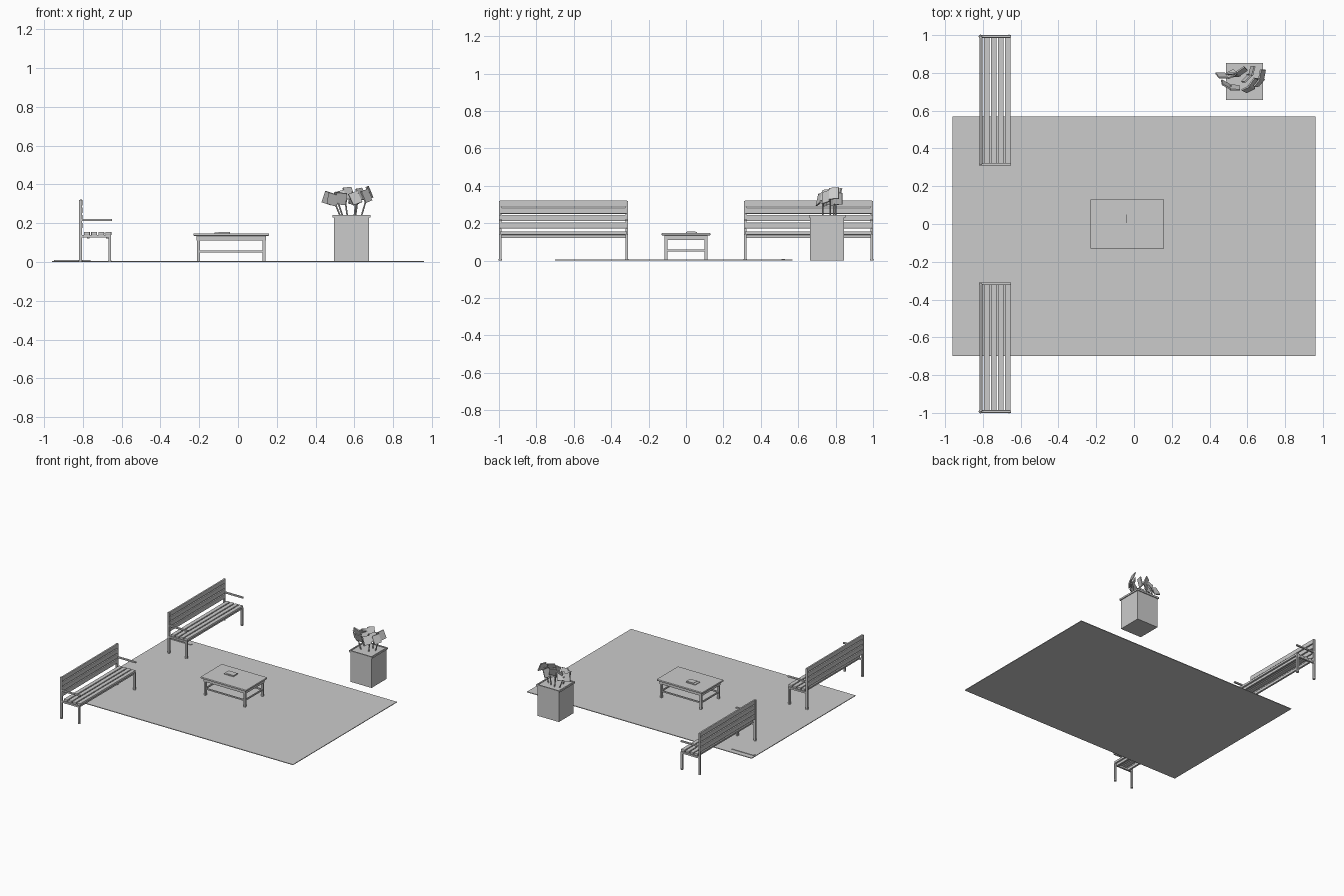
import bpy
from math import radians
from mathutils import Euler, Vector

cube = bpy.data.objects.get("Cube")
if cube:
    bpy.data.objects.remove(cube, do_unlink=True)

grey = bpy.data.materials.new("plain grey")
grey.use_nodes = True
grey.diffuse_color = (0.6, 0.6, 0.6, 1)
grey.node_tree.nodes["Principled BSDF"].inputs["Base Color"].default_value = (0.6, 0.6, 0.6, 1)


def finish(ob, name, bevel=0):
    ob.name = name
    ob.data.materials.append(grey)
    if bevel:
        mod = ob.modifiers.new("rounded edges", "BEVEL")
        mod.width = bevel
        mod.segments = 2
    return ob


def box(name, x, y, z, bevel=0):
    """Box spanning three (low, high) ranges."""
    bpy.ops.mesh.primitive_cube_add(size=1, location=[sum(r) / 2 for r in (x, y, z)])
    ob = bpy.context.object
    ob.scale = [r[1] - r[0] for r in (x, y, z)]
    bpy.ops.object.transform_apply(location=False, rotation=False, scale=True)
    return finish(ob, name, bevel)


def rod(name, start, end, radius):
    a, b = Vector(start), Vector(end)
    bpy.ops.mesh.primitive_cylinder_add(vertices=8, radius=radius, depth=(b - a).length, location=(a + b) / 2)
    ob = bpy.context.object
    ob.rotation_euler = (b - a).to_track_quat("Z", "Y").to_euler()
    bpy.ops.object.shade_smooth_by_angle(angle=radians(50))
    return finish(ob, name)


# Rug and its thin label strip
box("rug", (-0.96, 0.96), (-0.70, 0.57), (0, 0.005))
box("rug_strip", (-0.95, -0.76), (0.51, 0.53), (0.005, 0.009))


# Slatted benches
def bench(side, y0):
    y1 = y0 + 0.69
    for i in range(4):
        x = -0.795 + i * 0.037
        box(f"{side}_seat_slat", (x, x + 0.031), (y0 + 0.005, y1 - 0.005), (0.138, 0.156), 0.004)
        z = 0.172 + i * 0.039
        box(f"{side}_back_slat", (-0.817, -0.803), (y0 + 0.005, y1 - 0.005), (z, z + 0.033), 0.004)
    for x in (-0.78, -0.68):
        box(f"{side}_seat_beam", (x, x + 0.014), (y0 + 0.01, y1 - 0.01), (0.12, 0.138))
    for y in (y0, y1 - 0.014):
        ends = (y, y + 0.014)
        box(f"{side}_rear_post", (-0.82, -0.806), ends, (0, 0.32))
        box(f"{side}_front_leg", (-0.669, -0.655), ends, (0, 0.138))
        box(f"{side}_seat_bracket", (-0.81, -0.655), ends, (0.126, 0.139))
        box(f"{side}_armrest", (-0.82, -0.65), ends, (0.211, 0.223), 0.003)
        for x in (-0.813, -0.662):
            rod(f"{side}_foot", (x, y + 0.007, 0), (x, y + 0.007, 0.008), 0.01)


bench("rear", 0.31)
bench("front", -1.0)

# Low table with skirt, legs and rails
box("table_top", (-0.23, 0.16), (-0.13, 0.13), (0.135, 0.148), 0.003)
box("table_skirt", (-0.215, 0.145), (-0.115, 0.115), (0.11, 0.135))
for x in (-0.212, 0.127):
    for y in (-0.115, 0.1):
        box("table_leg", (x, x + 0.015), (y, y + 0.015), (0, 0.11))
    box("table_end_rail", (x + 0.003, x + 0.012), (-0.1, 0.1), (0.05, 0.06))
for y in (-0.112, 0.103):
    box("table_side_rail", (-0.2, 0.13), (y, y + 0.009), (0.05, 0.06))
box("booklet", (-0.12, -0.04), (0, 0.058), (0.148, 0.153))
box("booklet_cover", (-0.1, -0.04), (0.005, 0.05), (0.153, 0.156))

# Square planter with rim and soil
box("planter", (0.495, 0.677), (0.664, 0.846), (0, 0.23))
for x in (0.488, 0.674):
    box("planter_rim_side", (x, x + 0.01), (0.657, 0.853), (0.23, 0.243))
for y in (0.657, 0.843):
    box("planter_rim_end", (0.498, 0.674), (y, y + 0.01), (0.23, 0.243))
box("soil", (0.498, 0.674), (0.667, 0.843), (0.23, 0.238))

# Plants: a stem carrying a tilted, folded leaf (x, y, z, tilt, turn)
plants = [(0.49, 0.79, 0.33, 25, 15), (0.55, 0.80, 0.345, -20, 20), (0.51, 0.73, 0.325, 20, -15),
          (0.62, 0.73, 0.34, -25, 40), (0.61, 0.79, 0.33, 15, 60), (0.67, 0.77, 0.35, -20, 65)]
for x, y, z, tilt, turn in plants:
    base = (0.585 + (x - 0.585) * 0.6, y, 0.235)
    rod("stem", base, (x, y, z), 0.004)
    rot = Euler((radians(tilt), radians(tilt / 2), radians(turn)))
    for half in (-1, 1):
        leaf = box("leaf", (-0.026, 0.026), (-0.004, 0.004), (-0.032, 0.032))
        leaf.location = Vector((x, y, z)) + rot.to_matrix() @ Vector((half * 0.024, 0, half * 0.006))
        leaf.rotation_euler = (rot.to_matrix() @ Euler((0, 0, radians(half * 15))).to_matrix()).to_euler()
